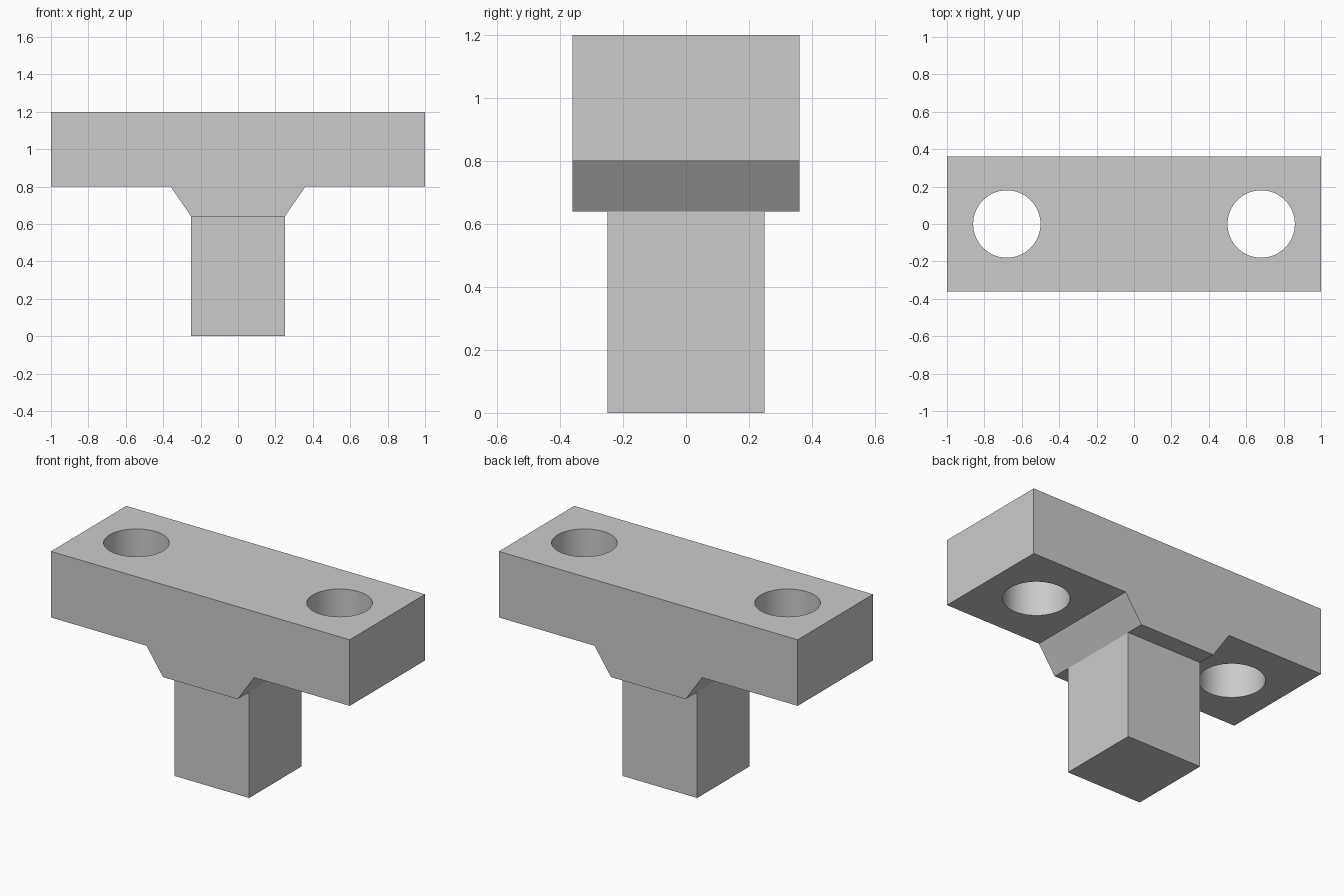
import bpy, bmesh, math

cube = bpy.data.objects.get("Cube")
if cube:
    bpy.data.objects.remove(cube, do_unlink=True)

# Plain grey material
GREY = (0.6, 0.6, 0.6, 1.0)
grey = bpy.data.materials.new("plain grey")
grey.use_nodes = True
grey.diffuse_color = GREY
grey.node_tree.nodes["Principled BSDF"].inputs["Base Color"].default_value = GREY


def extrude_profile(name, points, half_depth):
    """Solid made from an x-z outline, extruded along y."""
    bm = bmesh.new()
    face = bm.faces.new([bm.verts.new((x, -half_depth, z)) for x, z in points])
    out = bmesh.ops.extrude_face_region(bm, geom=[face])
    for v in out["geom"]:
        if isinstance(v, bmesh.types.BMVert):
            v.co.y = half_depth
    bmesh.ops.recalc_face_normals(bm, faces=bm.faces)
    mesh = bpy.data.meshes.new(name)
    bm.to_mesh(mesh)
    bm.free()
    mesh.materials.append(grey)
    obj = bpy.data.objects.new(name, mesh)
    bpy.context.collection.objects.link(obj)
    return obj


# Crossbar with its tapered neck, mirrored left to right
half = [(0.25, 0.64), (0.36, 0.80), (1.0, 0.80), (1.0, 1.20)]
crossbar = extrude_profile("crossbar", half + [(-x, z) for x, z in reversed(half)], 0.36)

# Square stem
extrude_profile("stem", [(-0.25, 0), (0.25, 0), (0.25, 0.64), (-0.25, 0.64)], 0.25)

# Round through holes at both ends
for side in (-1, 1):
    bpy.ops.mesh.primitive_cylinder_add(vertices=64, radius=0.18, depth=1,
                                        location=(side * 0.68, 0, 1))
    cutter = bpy.context.object
    cutter.name = "hole_cutter"
    cutter.hide_render = True
    cutter.data.materials.append(grey)
    cut = crossbar.modifiers.new("hole", "BOOLEAN")
    cut.operation = "DIFFERENCE"
    cut.solver = "EXACT"
    cut.object = cutter
    bpy.context.view_layer.objects.active = crossbar
    bpy.ops.object.modifier_apply(modifier=cut.name)
    bpy.data.objects.remove(cutter, do_unlink=True)

# Smooth hole walls, crisp edges elsewhere
bpy.ops.object.select_all(action="DESELECT")
crossbar.select_set(True)
bpy.context.view_layer.objects.active = crossbar
bpy.ops.object.shade_smooth_by_angle(angle=math.radians(30))
